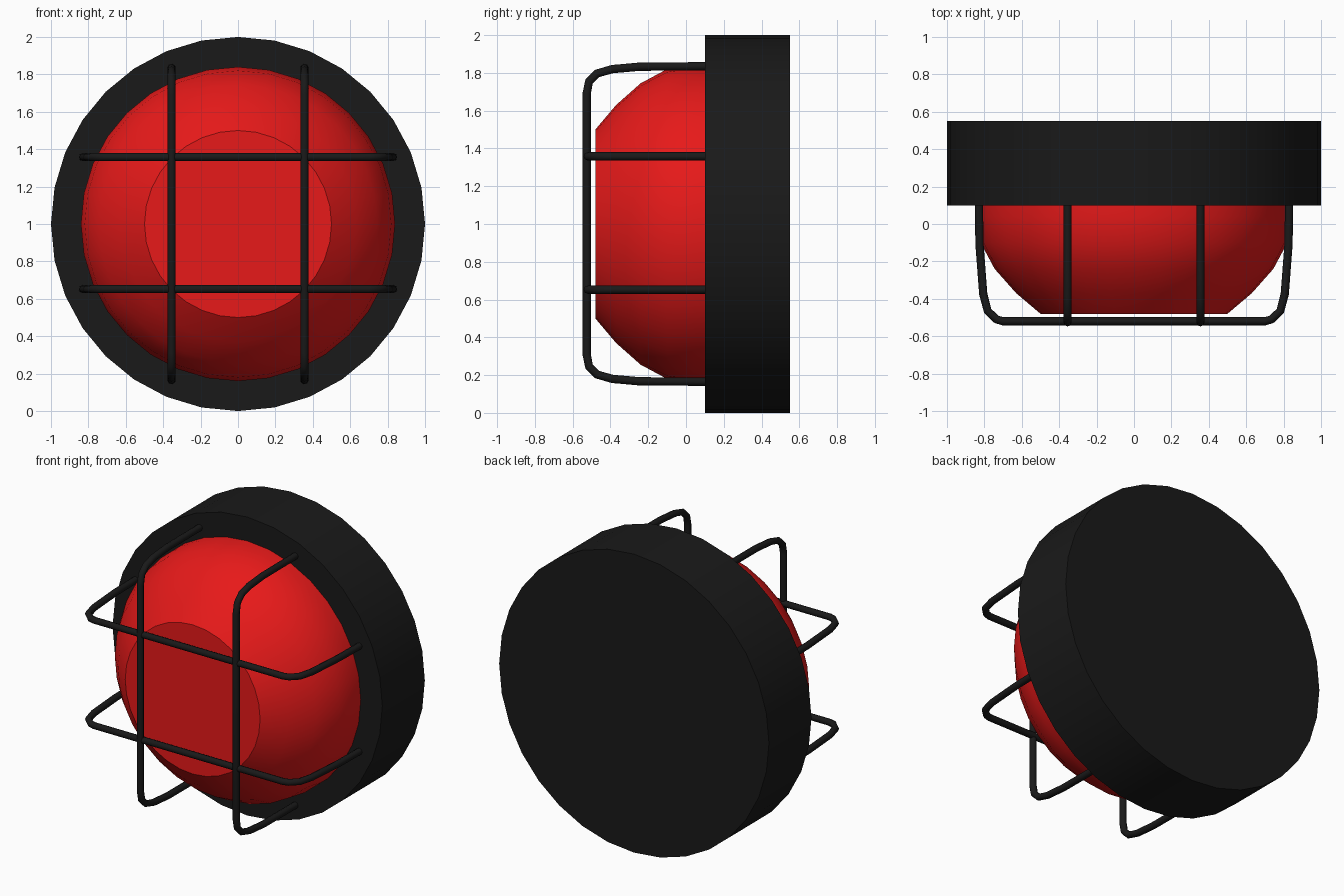
import bpy, bmesh
from math import sin, cos, pi, radians

if "Cube" in bpy.data.objects:
    bpy.data.objects.remove(bpy.data.objects["Cube"])


def material(name, color):
    m = bpy.data.materials.new(name)
    m.diffuse_color = color
    m.use_nodes = True
    m.node_tree.nodes["Principled BSDF"].inputs["Base Color"].default_value = m.diffuse_color
    return m


BLACK = material("black", (0.01, 0.01, 0.01, 1))
RED = material("red", (0.8, 0.01, 0.01, 1))


def finish(obj, mat, angle):
    obj.data.materials.append(mat)
    bpy.ops.object.select_all(action='DESELECT')
    obj.select_set(True)
    bpy.context.view_layer.objects.active = obj
    bpy.ops.object.shade_smooth_by_angle(angle=radians(angle))


def lathe(name, profile, mat, sides=32, angle=30):
    """Turn (radius, y) points about the y axis at z = 1 and cap both ends."""
    bm = bmesh.new()
    rings = []
    for r, y in profile:
        turn = [2 * pi * i / sides for i in range(sides)]
        rings.append([bm.verts.new((r * cos(a), y, 1 + r * sin(a))) for a in turn])
    for a, b in zip(rings, rings[1:]):
        for i in range(sides):
            j = (i + 1) % sides
            bm.faces.new((a[i], a[j], b[j], b[i]))
    bm.faces.new(rings[0])
    bm.faces.new(rings[-1])
    bmesh.ops.recalc_face_normals(bm, faces=bm.faces)
    mesh = bpy.data.meshes.new(name)
    bm.to_mesh(mesh)
    bm.free()
    obj = bpy.data.objects.new(name, mesh)
    bpy.context.collection.objects.link(obj)
    finish(obj, mat, angle)


def wire(name, points, radius=0.022):
    """Round guard wire through the given points."""
    curve = bpy.data.curves.new(name, 'CURVE')
    curve.dimensions = '3D'
    curve.bevel_depth = radius
    curve.bevel_resolution = 2
    curve.use_fill_caps = True
    spline = curve.splines.new('POLY')
    spline.points.add(len(points) - 1)
    for p, co in zip(spline.points, points):
        p.co = (*co, 1)
    obj = bpy.data.objects.new(name, curve)
    bpy.context.collection.objects.link(obj)
    bpy.ops.object.select_all(action='DESELECT')
    obj.select_set(True)
    bpy.context.view_layer.objects.active = obj
    bpy.ops.object.convert(target='MESH')
    finish(bpy.context.object, BLACK, 50)


# Mounting base
lathe("base", [(1, 0.1), (1, 0.55)], BLACK)

# Flat-fronted lens
lathe("lens", [(0.84, 0.12), (0.84, 0.04), (0.82, -0.1), (0.745, -0.24),
               (0.63, -0.37), (0.5, -0.48)], RED, angle=35)

# Guard wires: half paths as (distance from centre, y), mirrored
upright = [(0.835, 0.14), (0.833, -0.243), (0.82, -0.39),
           (0.797, -0.47), (0.755, -0.513), (0.69, -0.526)]
cross = [(0.83, 0.14), (0.826, -0.11), (0.806, -0.375),
         (0.782, -0.465), (0.735, -0.51), (0.70, -0.52)]


def mirrored(half):
    return half + [(-d, y) for d, y in reversed(half)]


for s, side, level in ((-1, "left", "lower"), (1, "right", "upper")):
    wire(side + "_guard_wire", [(s * 0.355, y, 1 + d) for d, y in mirrored(upright)])
    wire(level + "_guard_wire", [(d, y, 1.005 + s * 0.353) for d, y in mirrored(cross)])
